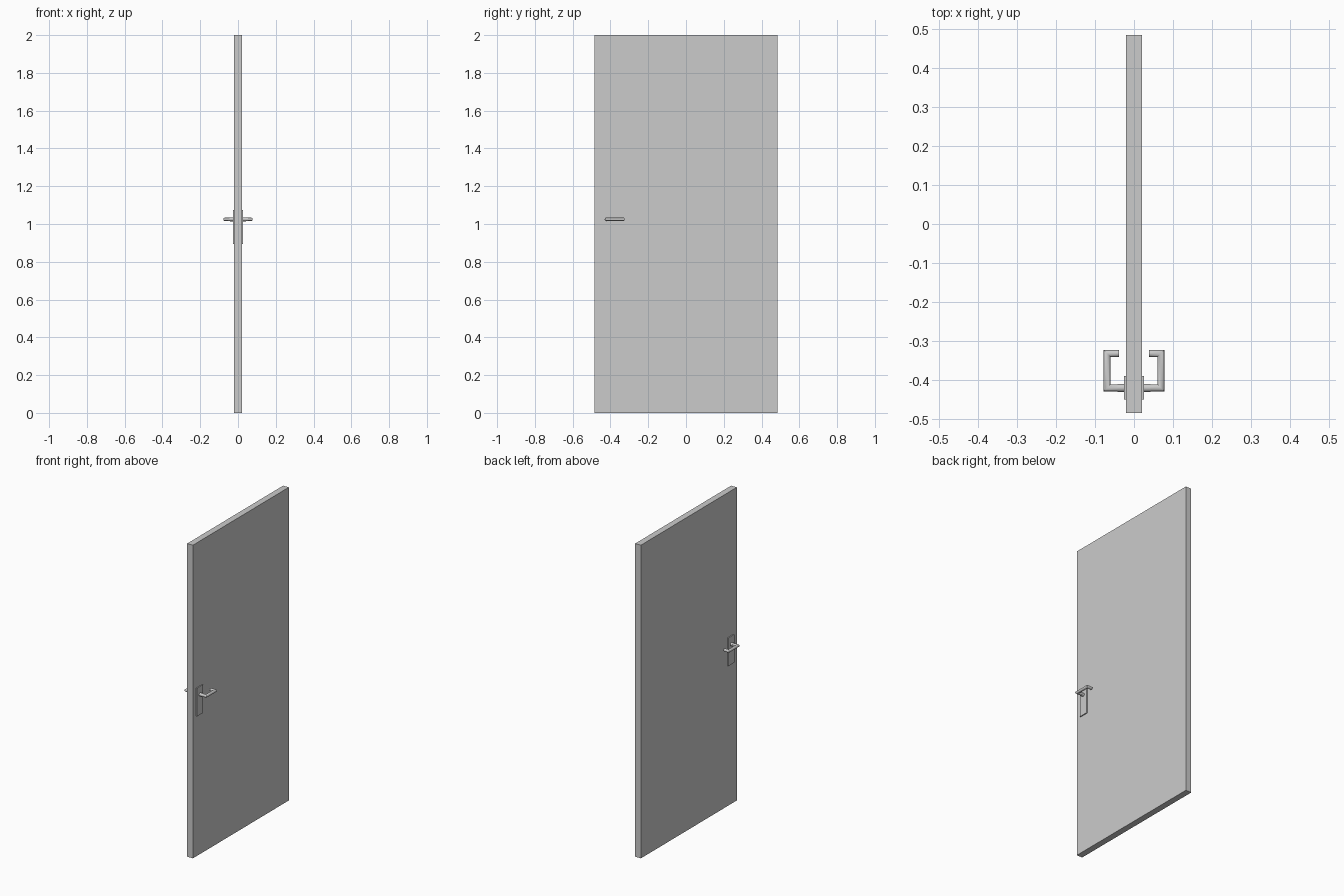
import bpy, bmesh, math
from mathutils import Vector

cube = bpy.data.objects.get("Cube")
if cube:
    bpy.data.objects.remove(cube, do_unlink=True)

grey = bpy.data.materials.new("light grey")
grey.use_nodes = True
colour = (0.6, 0.6, 0.6, 1)
grey.diffuse_color = colour
grey.node_tree.nodes["Principled BSDF"].inputs["Base Color"].default_value = colour


def finish(name, bm):
    bmesh.ops.recalc_face_normals(bm, faces=bm.faces)
    mesh = bpy.data.meshes.new(name)
    bm.to_mesh(mesh)
    bm.free()
    mesh.materials.append(grey)
    obj = bpy.data.objects.new(name, mesh)
    bpy.context.collection.objects.link(obj)
    return obj


def box(name, low, high):
    low, high = Vector(low), Vector(high)
    bm = bmesh.new()
    bmesh.ops.create_cube(bm, size=1)
    for v in bm.verts:
        v.co = (low + high) / 2 + v.co * (high - low)
    return finish(name, bm)


def mitred_rod(name, path, radius, sides=24):
    """Round rod along a level path, with mitred corners."""
    pts = [Vector(p) for p in path]
    up = Vector((0, 0, 1))
    bm = bmesh.new()
    rings = []
    for i, p in enumerate(pts):
        before = (p - pts[i - 1]).normalized() if i else (pts[1] - p).normalized()
        after = (pts[i + 1] - p).normalized() if i < len(pts) - 1 else before
        tangent = (before + after).normalized()
        across = tangent.cross(up) / tangent.dot(before)
        rings.append([bm.verts.new(p + radius * (across * math.cos(a) + up * math.sin(a)))
                      for a in (math.tau * k / sides for k in range(sides))])
    for r, s in zip(rings, rings[1:]):
        for k in range(sides):
            n = (k + 1) % sides
            bm.faces.new((r[k], r[n], s[n], s[k]))
    bm.faces.new(rings[0])
    bm.faces.new(rings[-1])
    obj = finish(name, bm)
    bpy.ops.object.select_all(action='DESELECT')
    obj.select_set(True)
    bpy.context.view_layer.objects.active = obj
    bpy.ops.object.shade_smooth_by_angle(angle=math.radians(35))
    return obj


# Door slab
box("door_leaf", (-0.02, -0.484, 0), (0.02, 0.484, 2))

# Handle set on each face
LEVER_Z = 1.025
for side, s in (("left", 1), ("right", -1)):
    xs = sorted((s * 0.019, s * 0.026))
    box(side + "_handle_plate", (xs[0], -0.45, 0.895), (xs[1], -0.39, 1.075))
    mitred_rod(side + "_collar",
               [(s * 0.02, -0.42, LEVER_Z), (s * 0.042, -0.42, LEVER_Z)], 0.0105)
    mitred_rod(side + "_lever",
               [(s * 0.02, -0.42, LEVER_Z), (s * 0.069, -0.42, LEVER_Z),
                (s * 0.069, -0.332, LEVER_Z), (s * 0.039, -0.332, LEVER_Z)], 0.009)
